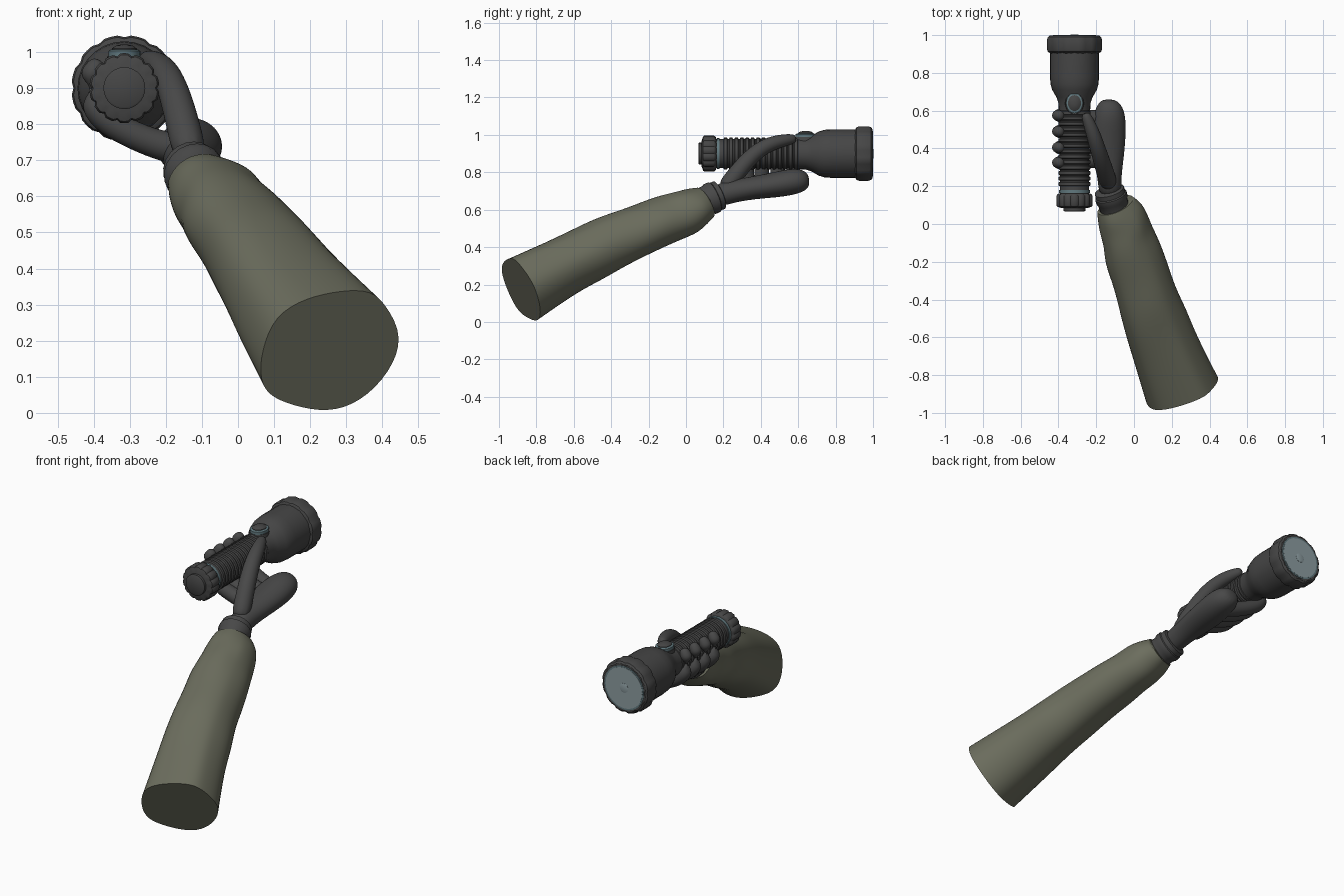
import bpy
import math
import random
from mathutils import Vector

random.seed(4)
if "Cube" in bpy.data.objects:
    bpy.data.objects.remove(bpy.data.objects["Cube"], do_unlink=True)


def material(name, rgb):
    m = bpy.data.materials.new(name)
    m.use_nodes = True
    m.diffuse_color = (*rgb, 1)
    m.node_tree.nodes["Principled BSDF"].inputs["Base Color"].default_value = (*rgb, 1)
    return m


OLIVE = material("olive cloth", (0.15, 0.155, 0.112))
GLOVE = material("dark glove", (0.065, 0.065, 0.065))
METAL = material("dark metal", (0.06, 0.06, 0.06))
GLASS = material("pale glass", (0.26, 0.33, 0.35))
TEAL = material("teal trim", (0.12, 0.19, 0.21))


def loft(name, rings, mat, smooth=0, angle=35):
    """Skin a list of equal point rings and cap both ends."""
    n = len(rings[0])
    verts = [p for r in rings for p in r]
    faces = [(i * n + j, i * n + (j + 1) % n, (i + 1) * n + (j + 1) % n, (i + 1) * n + j)
             for i in range(len(rings) - 1) for j in range(n)]
    faces += [tuple(reversed(range(n))), tuple(range(len(verts) - n, len(verts)))]
    mesh = bpy.data.meshes.new(name)
    mesh.from_pydata(verts, [], faces)
    mesh.materials.append(mat)
    ob = bpy.data.objects.new(name, mesh)
    bpy.context.collection.objects.link(ob)
    bpy.ops.object.select_all(action="DESELECT")
    ob.select_set(True)
    bpy.context.view_layer.objects.active = ob
    bpy.ops.object.mode_set(mode="EDIT")
    bpy.ops.mesh.select_all(action="SELECT")
    bpy.ops.mesh.normals_make_consistent(inside=False)
    bpy.ops.object.mode_set(mode="OBJECT")
    if smooth:
        ob.modifiers.new("rounding", "SUBSURF").levels = smooth
        ob.modifiers["rounding"].render_levels = smooth
        bpy.ops.object.modifier_apply(modifier="rounding")
    bpy.ops.object.shade_smooth_by_angle(angle=math.radians(angle))
    return ob


def oval(c, axis, w, h, n=12):
    """Oval ring around a point, square to the axis, kept level."""
    axis = Vector(axis).normalized()
    side = axis.cross(Vector((0, 0, 1))).normalized()
    up = side.cross(axis)
    return [Vector(c) + side * w * math.cos(t) + up * h * math.sin(t)
            for t in (2 * math.pi * k / n for k in range(n))]


def tube(name, pts, radii, mat):
    """Round limb through points, with rounded ends."""
    pts = [Vector(p) for p in pts]
    rings = []
    for i, p in enumerate(pts):
        d = pts[min(i + 1, len(pts) - 1)] - pts[max(i - 1, 0)]
        rings.append(oval(p, d, radii[i], radii[i], 10))
    d = (pts[-1] - pts[-2]).normalized()
    rings.append(oval(pts[-1] + d * radii[-1] * 0.8, d, radii[-1] * 0.6, radii[-1] * 0.6, 10))
    return loft(name, rings, mat, 2, 60)


# ---- flashlight, turned around an axis along y ----
AX, AZ = -0.315, 0.9


def turned(name, profile, mat, n=28, flute=0.0, angle=35):
    rings = []
    for y, r in profile:
        ring = []
        for k in range(n):
            t = 2 * math.pi * k / n
            rr = r * (1 - flute * (k % 4 == 0))
            ring.append((AX + rr * math.cos(t), y, AZ + rr * math.sin(t)))
        rings.append(ring)
    return loft(name, rings, mat, 0, angle)


turned("tail_button", [(0.066, 0.052), (0.07, 0.058), (0.1, 0.058)], METAL)
turned("tail_cap", [(0.084, 0.07), (0.092, 0.092), (0.1, 0.097), (0.148, 0.097),
                    (0.158, 0.09), (0.162, 0.08)], METAL, 56, 0.07)
turned("tail_trim_ring", [(0.165, 0.082), (0.18, 0.082)], TEAL)

ribs = [(0.155, 0.078), (0.195, 0.078)]
for i in range(14):
    y = 0.2 + i * 0.029
    ribs += [(y, 0.078), (y + 0.004, 0.085), (y + 0.019, 0.085), (y + 0.023, 0.078)]
turned("ribbed_grip", ribs + [(0.63, 0.08)], METAL)

turned("lamp_head", [(0.6, 0.083), (0.64, 0.085), (0.67, 0.095), (0.71, 0.118),
                     (0.74, 0.127), (0.78, 0.13), (0.915, 0.13)], METAL)
turned("lamp_bezel", [(0.903, 0.128), (0.912, 0.142), (0.925, 0.147), (0.975, 0.147),
                      (0.99, 0.142), (0.997, 0.132), (0.997, 0.118)], METAL, 48, 0.04)
turned("lens_trim", [(0.99, 0.122), (0.999, 0.122)], TEAL)
turned("lens", [(0.99, 0.114), (1.0, 0.114)], GLASS)
turned("lens_centre", [(0.99, 0.026), (1.001, 0.026), (1.003, 0.018)], GLASS, 20)

# ---- switch on top of the barrel ----


def upright(name, layers, mat):
    rings = [[(AX + r * 0.82 * math.cos(2 * math.pi * k / 24),
               0.64 + r * math.sin(2 * math.pi * k / 24), z) for k in range(24)]
             for z, r in layers]
    return loft(name, rings, mat)


upright("switch_mount", [(0.95, 0.064), (0.988, 0.058)], METAL)
upright("switch_trim", [(0.985, 0.054), (1.003, 0.054), (1.007, 0.046)], TEAL)
upright("switch_button", [(0.99, 0.042), (1.01, 0.042), (1.018, 0.028), (1.021, 0.01)], METAL)

# ---- sleeve: one end outline shrunk and rounded along the arm ----
outline = [(0.37, 0.34), (0.41, 0.3), (0.46, 0.21), (0.42, 0.11), (0.34, 0.03), (0.25, 0),
           (0.15, 0.02), (0.08, 0.05), (0.06, 0.1), (0.065, 0.17), (0.1, 0.27), (0.19, 0.32),
           (0.29, 0.34)]
stations = [(0.26, 0.17, -0.877, 0.2, 0.17), (0.168, 0.3, -0.65, 0.178, 0.147),
            (0.12, 0.365, -0.52, 0.167, 0.142), (0.075, 0.425, -0.4, 0.157, 0.137),
            (0.035, 0.48, -0.27, 0.152, 0.127), (-0.008, 0.53, -0.15, 0.15, 0.122),
            (-0.03, 0.56, -0.07, 0.135, 0.118), (-0.05, 0.587, 0.0, 0.132, 0.112),
            (-0.075, 0.615, 0.06, 0.122, 0.1), (-0.095, 0.637, 0.1, 0.1, 0.082)]
rings = []
for i, (cx, cz, cy, w, h) in enumerate(stations):
    ring = []
    blend = min(1, i / 4)
    for x, z in outline:
        u, v = (x - 0.26) / 0.2, (z - 0.17) / 0.17
        s = (1 - blend + blend / math.hypot(u, v))
        if i:
            s *= 1 + random.uniform(-0.035, 0.05)
        dx, dz = u * s * w, v * s * h
        ring.append((cx + dx, cy + 0.4 * dx - 0.5 * dz, cz + dz))
    rings.append(ring)
sleeve = loft("sleeve", rings, OLIVE, 0, 60)
# Round the cloth while holding the two open-end rims crisp
crease = sleeve.data.attributes.new("crease_edge", "FLOAT", "EDGE")
n, last = len(outline), len(outline) * (len(stations) - 1)
for e in sleeve.data.edges:
    a, b = e.vertices
    if max(a, b) < n or min(a, b) >= last:
        crease.data[e.index].value = 1
sub = sleeve.modifiers.new("cloth", "SUBSURF")
sub.levels = sub.render_levels = 2
bpy.ops.object.modifier_apply(modifier="cloth")

# ---- glove cuff ----
arm = Vector((-0.3, 1, 0.42))
cuff = [(0.0, 0.078), (0.05, 0.08), (0.06, 0.086), (0.085, 0.086), (0.09, 0.08),
        (0.115, 0.08), (0.12, 0.07)]
loft("glove_cuff", [oval(Vector((-0.1, 0.075, 0.635)) + arm.normalized() * d, arm, r, r, 20)
                    for d, r in cuff], GLOVE)

# ---- glove: palm, fingers under and around the barrel, thumb on top ----
palm = [(-0.125, 0.14, 0.667, 0.064, 0.066), (-0.13, 0.24, 0.697, 0.062, 0.062),
        (-0.135, 0.36, 0.717, 0.085, 0.062), (-0.135, 0.48, 0.733, 0.095, 0.07),
        (-0.13, 0.57, 0.75, 0.088, 0.073), (-0.13, 0.63, 0.757, 0.068, 0.06),
        (-0.135, 0.66, 0.76, 0.035, 0.03)]
loft("palm", [oval((x, y, z), (0, 1, 0.12), w, h, 14) for x, y, z, w, h in palm], GLOVE, 2, 60)

for name, y in (("index", 0.575), ("middle", 0.49), ("ring", 0.405), ("little", 0.325)):
    base = y * 0.8 + 0.09
    tube(name + "_finger", [(-0.13, base, 0.725), (-0.22, (base + y) / 2, 0.74),
                            (-0.31, y, 0.778), (-0.375, y, 0.815), (-0.413, y, 0.87),
                            (-0.414, y, 0.925), (-0.395, y, 0.958)],
         (0.05, 0.043, 0.041, 0.041, 0.039, 0.036, 0.03), GLOVE)

tube("thumb", [(-0.13, 0.2, 0.705), (-0.148, 0.26, 0.78), (-0.17, 0.33, 0.868),
               (-0.195, 0.41, 0.935), (-0.22, 0.49, 0.965), (-0.25, 0.565, 0.978)],
     (0.05, 0.05, 0.047, 0.043, 0.039, 0.03), GLOVE)
